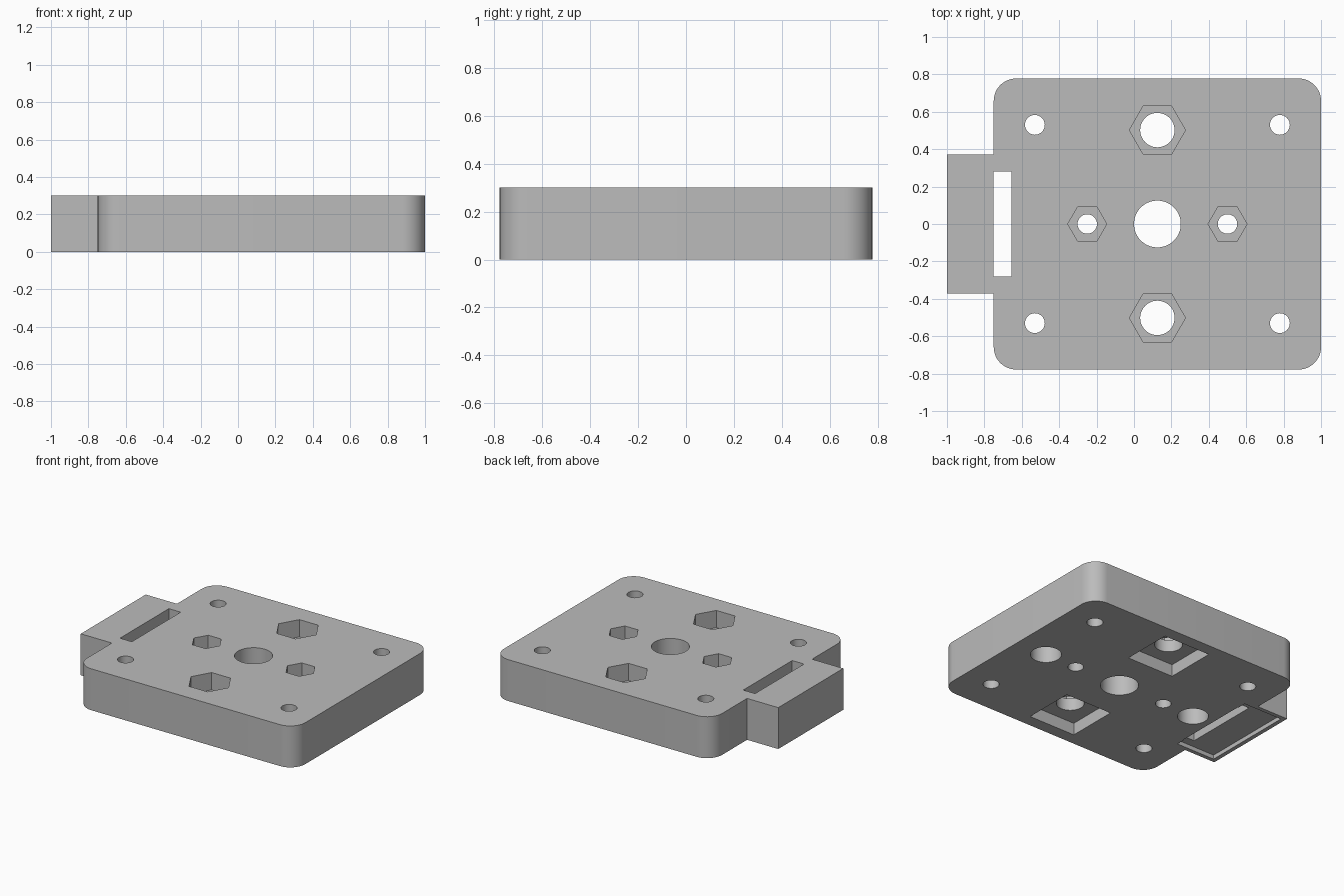
import bpy, bmesh, math

cube = bpy.data.objects.get("Cube")
if cube:
    bpy.data.objects.remove(cube, do_unlink=True)

HEIGHT = 0.3
CX = 0.125          # centre of the square plate along x
OVER = 0.05         # how far cutters stick out of the surface

grey = bpy.data.materials.new("plain grey")
grey.use_nodes = True
grey.diffuse_color = (0.5, 0.5, 0.5, 1)
grey.node_tree.nodes["Principled BSDF"].inputs["Base Color"].default_value = (0.5, 0.5, 0.5, 1)


def prism(name, points, z0, z1):
    """Extrude a flat outline from z0 to z1."""
    bm = bmesh.new()
    face = bm.faces.new([bm.verts.new((x, y, z0)) for x, y in points])
    new = bmesh.ops.extrude_face_region(bm, geom=[face])["geom"]
    bmesh.ops.translate(bm, vec=(0, 0, z1 - z0),
                        verts=[v for v in new if isinstance(v, bmesh.types.BMVert)])
    bmesh.ops.recalc_face_normals(bm, faces=bm.faces)
    mesh = bpy.data.meshes.new(name)
    bm.to_mesh(mesh)
    bm.free()
    mesh.materials.append(grey)
    obj = bpy.data.objects.new(name, mesh)
    bpy.context.collection.objects.link(obj)
    return obj


def ring(x, y, r, n):
    return [(x + r * math.cos(math.tau * i / n), y + r * math.sin(math.tau * i / n))
            for i in range(n)]


def box(x0, x1, y0, y1):
    return [(x0, y0), (x1, y0), (x1, y1), (x0, y1)]


def rounded_corner(x, y, r, start):
    return [(x + r * math.cos(start + math.pi / 2 * i / 12),
             y + r * math.sin(start + math.pi / 2 * i / 12)) for i in range(13)]


# Plate outline: rounded square with a square tab on the -x side
R, LEFT, RIGHT, SIDE, TAB = 0.12, -0.75, 1.0, 0.778, 0.372
outline = (rounded_corner(RIGHT - R, SIDE - R, R, 0)
           + rounded_corner(LEFT + R, SIDE - R, R, math.pi / 2)
           + [(LEFT, TAB), (-1, TAB), (-1, -TAB), (LEFT, -TAB)]
           + rounded_corner(LEFT + R, R - SIDE, R, math.pi)
           + rounded_corner(RIGHT - R, R - SIDE, R, math.pi * 1.5))
plate = prism("mounting_plate", outline, 0, HEIGHT)


def cut(points, z0=-OVER, z1=HEIGHT + OVER):
    """Subtract a prism from the plate."""
    cutter = prism("cutter", points, z0, z1)
    cutter.hide_render = True
    mod = plate.modifiers.new("cut", 'BOOLEAN')
    mod.operation = 'DIFFERENCE'
    mod.solver = 'EXACT'
    mod.object = cutter
    bpy.context.view_layer.objects.active = plate
    bpy.ops.object.modifier_apply(modifier=mod.name)
    bpy.data.objects.remove(cutter, do_unlink=True)


# Centre bore
cut(ring(CX, 0, 0.125, 64))

for s in (-1, 1):
    # Corner screw holes
    for t in (-1, 1):
        cut(ring(CX + s * 0.655, t * 0.53, 0.053, 32))
    # Large bolt holes: hexagon recess above, square pocket below
    y = s * 0.502
    cut(ring(CX, y, 0.092, 48))
    cut(ring(CX, y, 0.15, 6), HEIGHT - 0.125)
    cut(box(CX - 0.187, CX + 0.187, y - 0.187, y + 0.187), z1=0.087)
    # Small bolt holes with hexagon recess above
    x = CX + s * 0.375
    cut(ring(x, 0, 0.052, 32))
    cut(ring(x, 0, 0.104, 6), HEIGHT - 0.15)
    # Blind round sockets underneath
    cut(ring(CX + s * 0.63, 0, 0.102, 48), z1=0.2)

# Slot beside the tab and shallow recess under the tab
cut(box(LEFT, -0.655, -0.28, 0.28))
cut(box(-0.97, -0.66, -0.343, 0.343), z1=0.03)

bpy.ops.object.select_all(action='DESELECT')
plate.select_set(True)
bpy.context.view_layer.objects.active = plate
bpy.ops.object.shade_smooth_by_angle(angle=math.radians(30))
